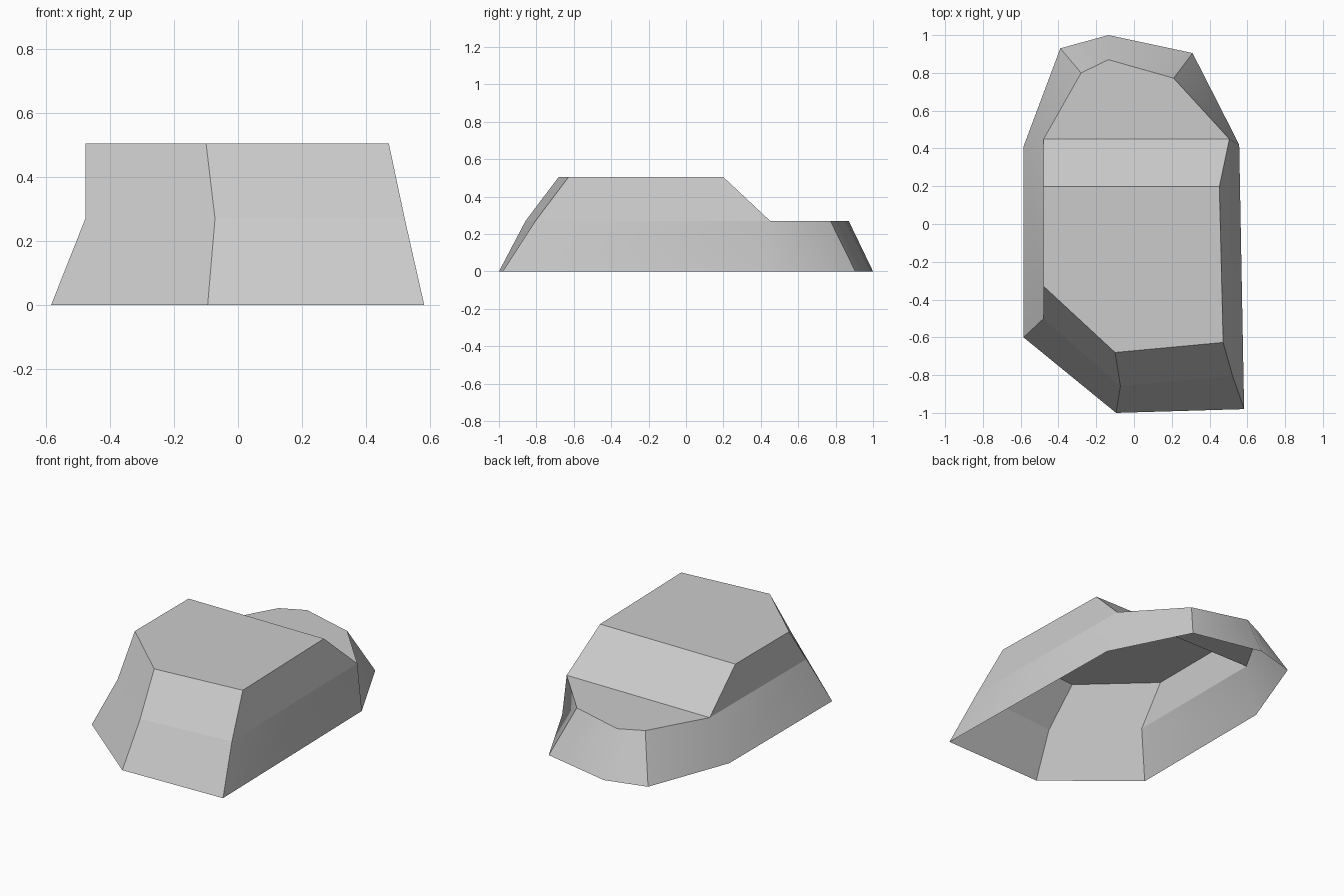
import bpy
import bmesh
import math

cube = bpy.data.objects.get("Cube")
if cube:
    bpy.data.objects.remove(cube, do_unlink=True)

# Single plain grey for the whole shell
grey = bpy.data.materials.new("plain_grey")
grey.use_nodes = True
colour = (0.6, 0.6, 0.6, 1)
grey.diffuse_color = colour
grey.node_tree.nodes["Principled BSDF"].inputs["Base Color"].default_value = colour

DECK_Z, ROOF_Z = 0.27, 0.506


def ring(bm, outline, z):
    return [bm.verts.new((x, y, z)) for x, y in outline]


def tapered_shell(name, lower, z0, upper, z1, cap):
    """Sloping walls between two outlines, open below, capped on chosen corners."""
    bm = bmesh.new()
    a, b = ring(bm, lower, z0), ring(bm, upper, z1)
    for i in range(len(a)):
        j = (i + 1) % len(a)
        bm.faces.new((a[i], a[j], b[j], b[i]))
    bm.faces.new([b[i] for i in cap])
    mesh = bpy.data.meshes.new(name)
    bm.to_mesh(mesh)
    bm.free()
    mesh.materials.append(grey)
    obj = bpy.data.objects.new(name, mesh)
    bpy.context.collection.objects.link(obj)
    bpy.ops.object.select_all(action='DESELECT')
    obj.select_set(True)
    bpy.context.view_layer.objects.active = obj
    bpy.ops.object.shade_smooth_by_angle(angle=math.radians(37))
    return obj


# Outlines run counter-clockwise from the front right corner
base = [(-0.585, -0.60), (-0.095, -1.0), (0.583, -0.98), (0.557, 0.42),
        (0.31, 0.905), (-0.135, 1.0), (-0.39, 0.93), (-0.585, 0.41)]
deck = [(-0.478, -0.50), (-0.072, -0.858), (0.522, -0.805), (0.505, 0.45),
        (0.21, 0.772), (-0.135, 0.87), (-0.28, 0.80), (-0.478, 0.45)]
roof = [(-0.478, -0.33), (-0.10, -0.68), (0.472, -0.627), (0.452, 0.198),
        (-0.478, 0.198)]

# Lower hull with its rear deck
tapered_shell("hull", base, 0, deck, DECK_Z, range(3, 8))

# Raised cabin with a sloped back and a flat roof
tapered_shell("cabin", deck[:4] + deck[7:], DECK_Z, roof, ROOF_Z, range(5))
